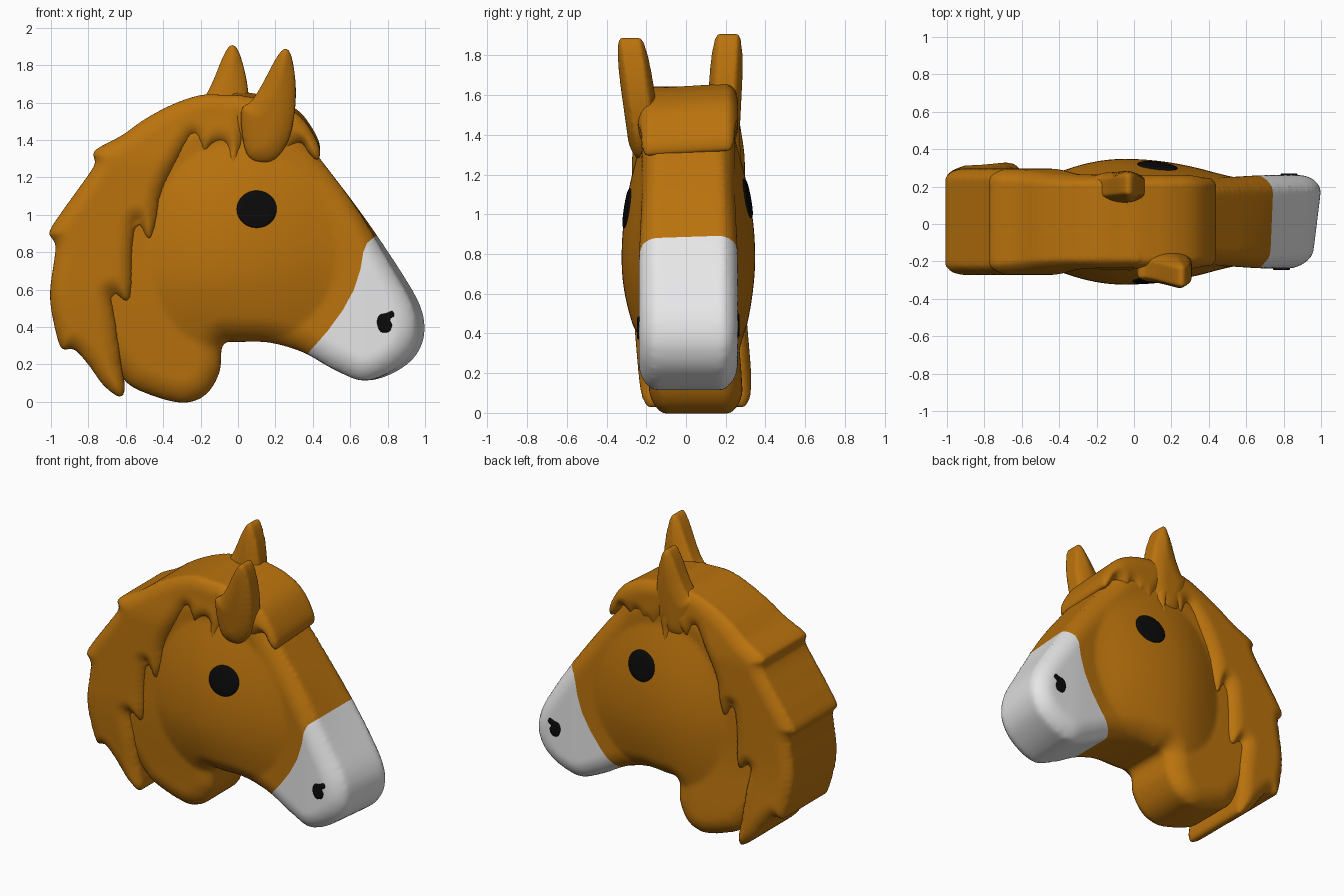
import bpy, bmesh, math
from mathutils import Vector, kdtree

cube = bpy.data.objects.get("Cube")
if cube:
    bpy.data.objects.remove(cube, do_unlink=True)


def material(name, color):
    m = bpy.data.materials.new(name)
    m.use_nodes = True
    m.diffuse_color = (*color, 1)
    m.node_tree.nodes["Principled BSDF"].inputs["Base Color"].default_value = (*color, 1)
    return m


BROWN = material("chestnut brown", (0.49, 0.17, 0.004))
WHITE = material("muzzle white", (0.79, 0.79, 0.8))
BLACK = material("black", (0.003, 0.003, 0.003))


def add_object(name, bm, *mats):
    mesh = bpy.data.meshes.new(name)
    bm.to_mesh(mesh)
    bm.free()
    ob = bpy.data.objects.new(name, mesh)
    bpy.context.collection.objects.link(ob)
    for m in mats:
        mesh.materials.append(m)
    return ob


def spline(pts, n):
    """Closed smooth curve through the points."""
    out = []
    for i in range(len(pts)):
        a, b, c, d = [Vector(pts[(i + k) % len(pts)]) for k in (-1, 0, 1, 2)]
        for j in range(n):
            t = j / n
            out.append(0.5 * (2 * b + (c - a) * t + (2 * a - 5 * b + 4 * c - d) * t * t
                              + (3 * b - a - 3 * c + d) * t ** 3))
    return out


def soft_slab(name, points, half, shape, thin, radius, voxel=0.02, smooth=6, mats=(BROWN,)):
    """Extrude an x-z outline along y, soften it, thin it towards the rim, then reshape it."""
    outline = spline(points, 8)
    bm = bmesh.new()
    face = bm.faces.new([bm.verts.new((x, -half, z)) for x, z in outline])
    ext = bmesh.ops.extrude_face_region(bm, geom=[face])
    bmesh.ops.translate(bm, verts=[v for v in ext["geom"] if isinstance(v, bmesh.types.BMVert)],
                        vec=(0, 2 * half, 0))
    bmesh.ops.recalc_face_normals(bm, faces=bm.faces)
    ob = add_object(name, bm, *mats)
    remesh = ob.modifiers.new("remesh", 'REMESH')
    remesh.mode = 'VOXEL'
    remesh.voxel_size = voxel
    soften = ob.modifiers.new("soften", 'SMOOTH')
    soften.iterations = smooth
    bpy.context.view_layer.objects.active = ob
    for m in [m.name for m in ob.modifiers]:
        bpy.ops.object.modifier_apply(modifier=m)
    rim = kdtree.KDTree(len(outline))
    for i, (x, z) in enumerate(outline):
        rim.insert((x, 0, z), i)
    rim.balance()
    for v in ob.data.vertices:
        x, y, z = v.co
        depth = rim.find((x, 0, z))[2]
        y *= 1 - thin * max(0, 1 - depth / radius) ** 2
        v.co = shape(x, y, z)
    ob.data.polygons.foreach_set("use_smooth", [True] * len(ob.data.polygons))
    return ob


def ramp(t):
    t = min(1, max(0, t))
    return t * t * (3 - 2 * t)


def neck_lean(x, z):
    return 0.012 + 0.04 * ramp(1 - z / 0.7) * ramp(0.5 - 2 * x)


# Head with neck: soft slab with swollen cheeks and a slightly skewed nose
def head_shape(x, y, z):
    dx = (x + 0.05) / (0.43 if x < -0.05 else 0.58)
    dz = (z - 0.78) / (0.5 if z < 0.78 else 0.6)
    cheek = max(0, 1 - dx * dx - dz * dz) ** 1.1
    wide = 1 + 0.43 * cheek + 0.06 * ramp((x - 0.4) * 3)
    skew = 0.13 * (y - 0.24) * ramp((x - 0.55) / 0.4)
    return x + skew, y * wide + neck_lean(x, z), z


head = soft_slab("head", [
    (-.62, .13), (-.5, .05), (-.3, -.005), (-.17, .04), (-.095, .17), (-.085, .31),
    (.0, .32), (.15, .32), (.28, .29), (.38, .25), (.5, .18), (.66, .115), (.81, .14),
    (.94, .22), (1.0, .32), (1.01, .42), (.98, .53), (.9, .67), (.75, .89), (.6, 1.09),
    (.4, 1.35), (.3, 1.48), (.1, 1.58), (-.2, 1.55), (-.5, 1.37), (-.75, 1.08),
    (-.85, .8), (-.8, .4)], 0.235, head_shape, thin=0.24, radius=0.13, smooth=14,
    mats=(BROWN, WHITE))

# Muzzle: cut the head along a curved line and colour everything beyond it
edge = [(.33, .21), (.48, .38), (.56, .49), (.62, .6), (.655, .71), (.67, .8),
        (.69, .85), (.78, .92)]
bm = bmesh.new()
bm.from_mesh(head.data)
for (x0, z0), (x1, z1) in zip(edge, edge[1:]):
    near = [f for f in bm.faces if z0 - .05 < f.calc_center_median().z < z1 + .05
            and x0 - .1 < f.calc_center_median().x < x1 + .1]
    parts = set(near) | {e for f in near for e in f.edges} | {v for f in near for v in f.verts}
    bmesh.ops.bisect_plane(bm, geom=list(parts), dist=1e-5,
                           plane_co=(x0, 0, z0), plane_no=(z1 - z0, 0, x0 - x1))
for f in bm.faces:
    c = f.calc_center_median()
    for (x0, z0), (x1, z1) in zip(edge, edge[1:]):
        if z0 <= c.z < z1 and c.x > x0 + (x1 - x0) * (c.z - z0) / (z1 - z0):
            f.material_index = 1
    if c.z < edge[0][1] and c.x > edge[0][0]:
        f.material_index = 1
bm.to_mesh(head.data)
bm.free()
bpy.context.view_layer.update()

# Mane: broad slab with pointed locks along both edges, ragged behind the ear
soft_slab("mane", [
    (.06, 1.62), (-.08, 1.64), (-.2, 1.64), (-.35, 1.59), (-.5, 1.51), (-.62, 1.425),
    (-.77, 1.34), (-.765, 1.27), (-.86, 1.13), (-.96, .99), (-1.01, .9), (-.975, .83),
    (-1.005, .58), (-.98, .4), (-.94, .28), (-.88, .285), (-.8, .2), (-.72, .09),
    (-.63, .025), (-.605, .08), (-.625, .2), (-.65, .4), (-.675, .58), (-.595, .535),
    (-.57, .6), (-.565, .8), (-.54, .97), (-.48, .865), (-.44, .94), (-.415, 1.1),
    (-.35, 1.25), (-.25, 1.42), (-.21, 1.39), (-.18, 1.335), (-.14, 1.37), (-.09, 1.39),
    (-.06, 1.36), (-.05, 1.26), (-.005, 1.245), (.01, 1.33), (.04, 1.46)], 0.284,
    lambda x, y, z: (x, y * (1 - 0.13 * ramp((z - 1.25) * 3)) + neck_lean(x, z), z),
    thin=0.14, radius=0.09, voxel=0.016)

# Forelock over the brow, with a ragged lower edge
soft_slab("forelock", [
    (-.04, 1.635), (.13, 1.63), (.25, 1.59), (.34, 1.53), (.41, 1.43), (.44, 1.35),
    (.425, 1.3), (.38, 1.34), (.34, 1.4), (.29, 1.37), (.25, 1.33), (.21, 1.39),
    (.165, 1.3), (.13, 1.35), (.09, 1.29), (.03, 1.36), (-.04, 1.48)], 0.252,
    lambda x, y, z: (x, y + 0.01, z + 0.06 * y), thin=0.15, radius=0.09, voxel=0.016)

# Ears: pointed, leaning outward, the left one set further back
ear = [(.02, 1.57), (.065, 1.6), (.125, 1.69), (.2, 1.83), (.25, 1.89), (.285, 1.85),
       (.308, 1.7), (.303, 1.55), (.27, 1.4), (.2, 1.3), (.12, 1.28), (.05, 1.32),
       (.02, 1.45)]
for name, dx, dz, back, y_base, lean in (("right_ear", 0, 0, 0, -.205, -.14),
                                         ("left_ear", -.25, .02, -.12, .185, .05)):
    soft_slab(name, ear, 0.083,
              lambda x, y, z: (x + dx + back * (z - 1.6), y + y_base + lean * (z - 1.35), z + dz),
              thin=0.4, radius=0.1, voxel=0.013, smooth=8)


# Eyes and nostrils: thin plates laid on the surface of the head
def plate(name, outline, cx, cz, side):
    bm = bmesh.new()
    rings = []
    for scale, lift in ((1, -0.01), (1, .005), (.9, .009), (.6, .009), (.3, .009), (.05, .009)):
        ring = []
        for p in outline:
            x, z = cx + p[0] * scale, cz + p[1] * scale
            hit, loc, _, _ = head.ray_cast((x, side, z), (0, -side, 0))
            ring.append(bm.verts.new((x, (loc.y if hit else side * .25) + side * lift, z)))
        rings.append(ring)
    n = len(outline)
    for a, b in zip(rings, rings[1:]):
        for i in range(n):
            bm.faces.new((a[i], a[(i + 1) % n], b[(i + 1) % n], b[i]))
    bm.faces.new(rings[-1])
    bmesh.ops.recalc_face_normals(bm, faces=bm.faces)
    for f in bm.faces:
        f.smooth = True
    add_object(name, bm, BLACK)


round_eye = [(.107 * math.cos(a), .1 * math.sin(a))
             for a in (math.tau * i / 32 for i in range(32))]
comma = spline([(-.042, .0), (-.027, .04), (.005, .048), (.04, .06), (.05, .035),
                (.028, .015), (.038, -.015), (.022, -.05), (-.022, -.05)], 4)
plate("right_eye", round_eye, .1, 1.03, -1)
plate("left_eye", round_eye, .125, 1.08, 1)
plate("right_nostril", comma, .785, .425, -1)
plate("left_nostril", comma, .825, .44, 1)
